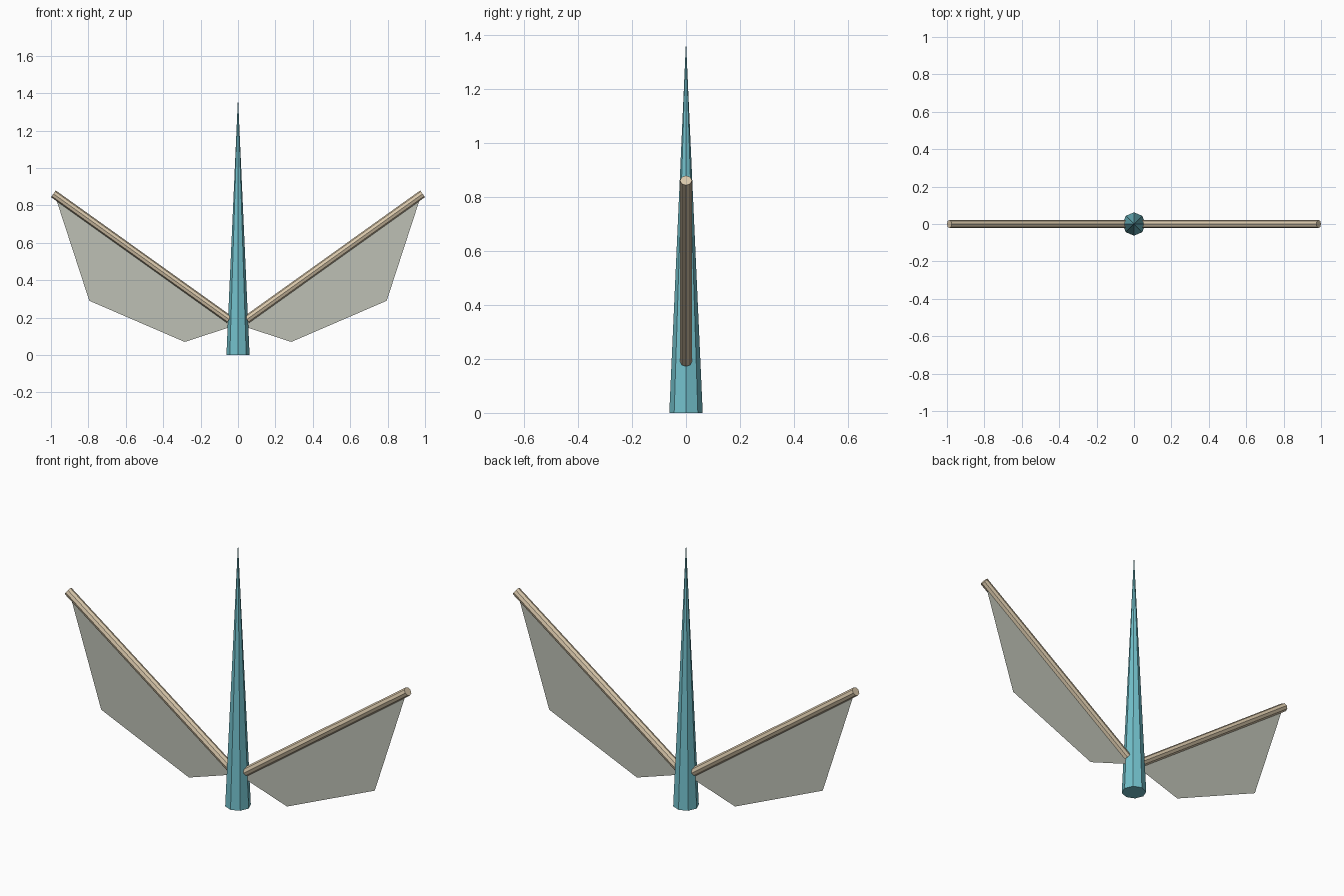
import bpy, bmesh, math
from mathutils import Matrix, Vector

if "Cube" in bpy.data.objects:
    bpy.data.objects.remove(bpy.data.objects["Cube"])


def material(name, color):
    m = bpy.data.materials.new(name)
    m.diffuse_color = color
    m.use_nodes = True
    m.node_tree.nodes["Principled BSDF"].inputs["Base Color"].default_value = m.diffuse_color
    return m


teal = material("teal", (0.17, 0.53, 0.60, 1))
tan = material("tan", (0.70, 0.58, 0.41, 1))
film = material("pale grey film", (0.51, 0.53, 0.46, 0.85))


def finish(name, bm, mat):
    mesh = bpy.data.meshes.new(name)
    bm.to_mesh(mesh)
    bm.free()
    mesh.materials.append(mat)
    obj = bpy.data.objects.new(name, mesh)
    bpy.context.collection.objects.link(obj)
    return obj


def rod(name, start, end, r1, r2, mat):
    """Eight-sided rod or cone between two points in the xz plane."""
    start, end = Vector(start), Vector(end)
    d = end - start
    turn = Matrix.Rotation(math.atan2(d.x, d.z), 4, 'Y')
    bm = bmesh.new()
    bmesh.ops.create_cone(bm, cap_ends=True, segments=8, radius1=r1, radius2=r2,
                          depth=d.length,
                          matrix=Matrix.Translation((start + end) / 2) @ turn)
    return finish(name, bm, mat)


# Central tapering spike
rod("spike", (0, 0, 0), (0, 0, 1.38), 0.062, 0.0, teal)

for side, s in (("right", 1), ("left", -1)):
    # Wing spar
    rod(side + "_spar", (s * 0.047, 0, 0.19), (s * 0.987, 0, 0.862), 0.022, 0.022, tan)

    # Thin wing sheet hanging below the spar
    outline = [(0.047, 0.19), (0.04, 0.15), (0.285, 0.07), (0.795, 0.29), (0.98, 0.857)]
    bm = bmesh.new()
    bm.faces.new([bm.verts.new((s * x, 0, z)) for x, z in outline])
    finish(side + "_wing_sheet", bm, film)
